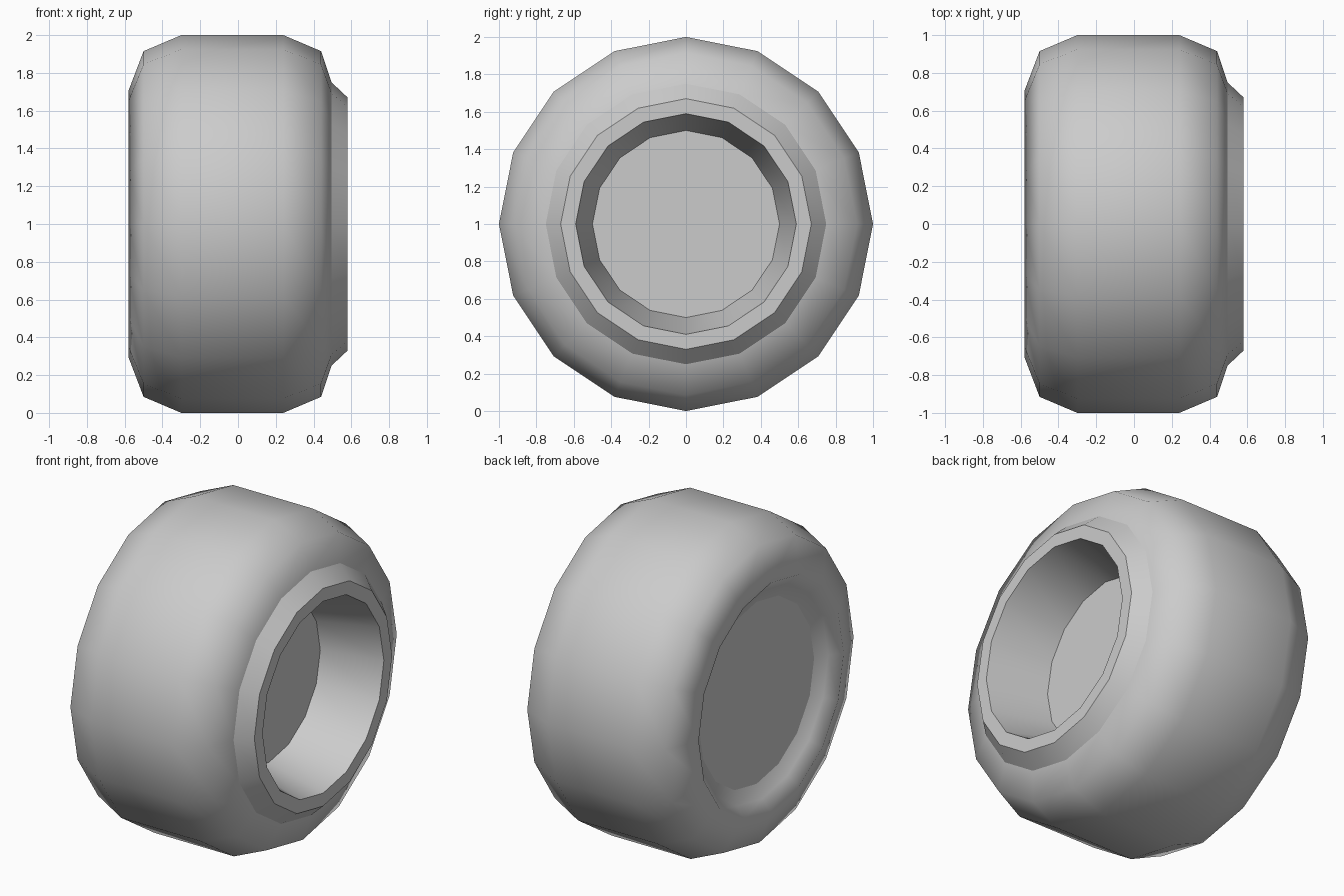
import bpy, bmesh
from math import cos, sin, pi, radians

SIDES = 16

default_cube = bpy.data.objects.get("Cube")
if default_cube:
    bpy.data.objects.remove(default_cube, do_unlink=True)

# Single plain grey material
grey = bpy.data.materials.new("plain grey")
grey.use_nodes = True
colour = (0.6, 0.6, 0.6, 1)
grey.diffuse_color = colour
grey.node_tree.nodes["Principled BSDF"].inputs["Base Color"].default_value = colour


def revolve(name, profile, smooth_angle, cap_ring, cap_direction):
    """Spin (x, radius) points around the axle and close one end."""
    bm = bmesh.new()
    angles = [2 * pi * i / SIDES for i in range(SIDES)]
    rings = [[bm.verts.new((x, r * cos(a), r * sin(a))) for a in angles]
             for x, r in profile]
    for a, b in zip(rings, rings[1:]):
        for i in range(SIDES):
            j = (i + 1) % SIDES
            bm.faces.new((a[i], b[i], b[j], a[j]))
    cap = bm.faces.new(rings[cap_ring])
    # Make all faces agree, with the cap facing along the axle
    bmesh.ops.recalc_face_normals(bm, faces=bm.faces)
    cap.normal_update()
    if cap.normal.x * cap_direction < 0:
        bmesh.ops.reverse_faces(bm, faces=bm.faces)

    mesh = bpy.data.meshes.new(name)
    bm.to_mesh(mesh)
    bm.free()
    mesh.materials.append(grey)
    obj = bpy.data.objects.new(name, mesh)
    bpy.context.collection.objects.link(obj)
    obj.location.z = 1

    bpy.ops.object.select_all(action='DESELECT')
    obj.select_set(True)
    bpy.context.view_layer.objects.active = obj
    bpy.ops.object.shade_smooth_by_angle(angle=radians(smooth_angle))
    for face in mesh.polygons:
        if len(face.vertices) == SIDES:
            face.use_smooth = False


# Tyre: dished inner side, soft lip, rounded shoulders, tread, outer sidewall
revolve("tyre", [(-0.48, 0.56), (-0.52, 0.64), (-0.58, 0.705),
                 (-0.50, 0.915), (-0.30, 1.0), (0.24, 1.0),
                 (0.44, 0.915), (0.495, 0.75)], 80, 0, -1)

# Rim: bevelled lip, flat ring, tapered well and flat floor
revolve("rim", [(0.495, 0.75), (0.58, 0.67), (0.58, 0.59), (0.21, 0.50)],
        40, -1, 1)
